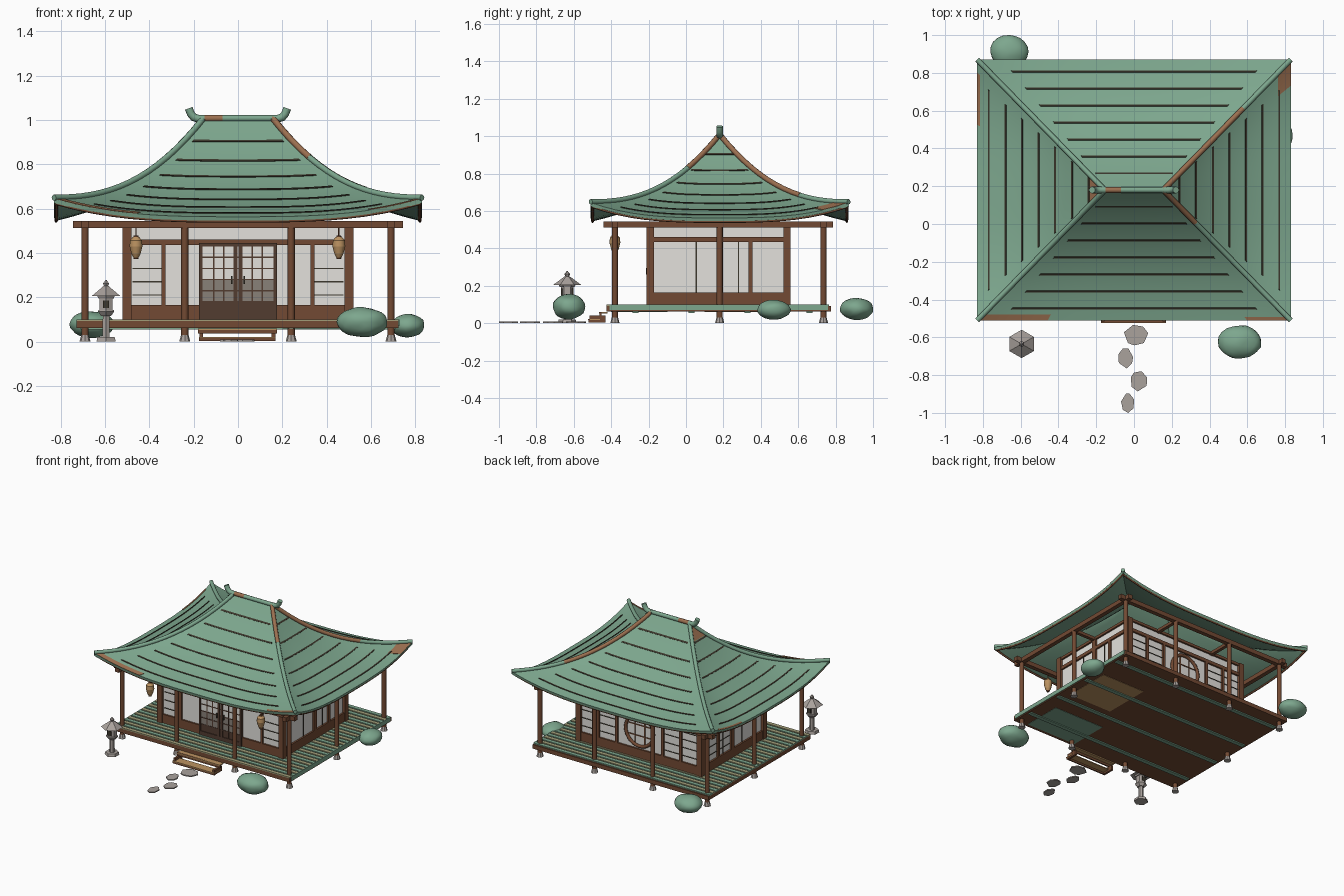
import bpy, bmesh, math, random
from mathutils import Matrix, Vector, noise

if "Cube" in bpy.data.objects:
    bpy.data.objects.remove(bpy.data.objects["Cube"])

random.seed(4)
CY = 0.18  # centre of the house in y


def material(name, r, g, b):
    m = bpy.data.materials.new(name)
    m.diffuse_color = (r, g, b, 1)
    m.use_nodes = True
    m.node_tree.nodes["Principled BSDF"].inputs["Base Color"].default_value = m.diffuse_color
    return m


GREEN = material("sage_green", .205, .385, .27)
BROWN = material("timber_brown", .17, .068, .033)
WHITE = material("paper_white", .77, .755, .72)
STONE = material("stone_grey", .40, .36, .335)
TAN = material("lantern_tan", .50, .29, .12)
DARK = material("dark_seam", .045, .038, .025)
SHADE = material("dim_pane", .25, .22, .19)
DOOR = material("door_brown", .085, .045, .03)
RUST = material("copper_patina", .33, .16, .08)
OLIVE = material("weathered_plank", .36, .34, .19)


def finish(name, bm, mat, smooth=None, thick=0):
    me = bpy.data.meshes.new(name)
    bm.to_mesh(me)
    bm.free()
    me.materials.append(mat)
    ob = bpy.data.objects.new(name, me)
    bpy.context.collection.objects.link(ob)
    bpy.ops.object.select_all(action='DESELECT')
    ob.select_set(True)
    bpy.context.view_layer.objects.active = ob
    if thick:
        mod = ob.modifiers.new("thickness", 'SOLIDIFY')
        mod.thickness = thick
        mod.offset = -1
        bpy.ops.object.modifier_apply(modifier=mod.name)
    if smooth:
        bpy.ops.object.shade_smooth_by_angle(angle=math.radians(smooth))


def boxes(name, specs, mat):
    """One object from boxes (x0, x1, y0, y1, z0, z1)."""
    bm = bmesh.new()
    for x0, x1, y0, y1, z0, z1 in specs:
        m = Matrix.Translation(((x0 + x1) / 2, (y0 + y1) / 2, (z0 + z1) / 2))
        m = m @ Matrix.Diagonal((x1 - x0, y1 - y0, z1 - z0, 1))
        bmesh.ops.create_cube(bm, size=1, matrix=m)
    finish(name, bm, mat)


def wall(name, axis, pos, specs, mat, d):
    """Plates (u0, u1, z0, z1) lying in the wall plane, d either side of it."""
    boxes(name, [(u0, u1, pos - d, pos + d, z0, z1) if axis == 'x' else
                 (pos - d, pos + d, u0, u1, z0, z1) for u0, u1, z0, z1 in specs], mat)


def cones(name, places, parts, mat, n, smooth=None):
    """Stacked frustums (z0, z1, r0, r1) repeated at each (x, y)."""
    bm = bmesh.new()
    for x, y in places:
        for z0, z1, r0, r1 in parts:
            bmesh.ops.create_cone(bm, cap_ends=True, segments=n, radius1=r0, radius2=r1,
                                  depth=z1 - z0, matrix=Matrix.Translation((x, y, (z0 + z1) / 2)))
    finish(name, bm, mat, smooth)


def tube(name, paths, radius, mat):
    cu = bpy.data.curves.new(name, 'CURVE')
    cu.dimensions = '3D'
    cu.bevel_depth = radius
    cu.bevel_resolution = 2
    cu.use_fill_caps = True
    for pts in paths:
        sp = cu.splines.new('POLY')
        sp.points.add(len(pts) - 1)
        for p, co in zip(sp.points, pts):
            p.co = (*co, 1)
        sp.use_smooth = True
    cu.materials.append(mat)
    bpy.context.collection.objects.link(bpy.data.objects.new(name, cu))


# Roof surface: side k, t from ridge to eave, s along the side
def roof(k, t, s, dz=0):
    a, b = .155 + .675 * t, .69 * t
    x, y = [(s * a, -b), (a, s * b), (-s * a, b), (-a, -s * b)][k]
    z = .645 + .36 * (1 - t) ** 2.4 - .082 * t * t * (1 - abs(s) ** 3)
    return Vector((x, y + CY, z + dz))


def roof_patch(bm, k, ts, s0, s1, n, dz):
    rows = [[bm.verts.new(roof(k, t, s0 + (s1 - s0) * j / n, dz)) for j in range(n + 1)] for t in ts]
    for r0, r1 in zip(rows, rows[1:]):
        for j in range(n):
            bm.faces.new((r0[j], r1[j], r1[j + 1], r0[j + 1]))


bm = bmesh.new()
for k in range(4):
    roof_patch(bm, k, [i / 16 for i in range(17)], -1, 1, 20, 0)
bmesh.ops.remove_doubles(bm, verts=bm.verts, dist=1e-4)
finish("roof", bm, GREEN, 30, .02)

# Tile seams
bm = bmesh.new()
for k in range(4):
    for i in range(1, 8):
        roof_patch(bm, k, [.13 * i - .006, .13 * i + .006], -.84, .84, 20, .0045)
finish("roof_seams", bm, DARK, thick=.008)

# Copper-coloured patches at corners and beside the ridge
bm = bmesh.new()
for k, t0, t1, s0, s1 in ((0, .955, 1, -.99, -.55), (0, .975, 1, .72, .99), (1, .9, 1, .8, .98),
                          (3, .02, .12, -.9, .9), (3, .98, 1, -.9, -.5)):
    roof_patch(bm, k, [t0, (t0 + t1) / 2, t1], s0, s1, 8, .003)
finish("copper_patches", bm, RUST, thick=.005)

# Ridge, hips and eave trim
tube("roof_hips", [[roof(k, i / 16, 1, .004) for i in range(17)] for k in range(4)], .014, GREEN)
tube("copper_hips", [[roof(k, i / 16, 1, .005) for i in range(n)] for k, n in ((0, 5), (1, 11))], .0145, RUST)
tube("roof_ridge", [[(-.18, CY, 1.007), (.18, CY, 1.007)]], .015, GREEN)
tube("copper_ridge", [[(-.16, CY, 1.007), (-.07, CY, 1.007)]], .0155, RUST)
tube("ridge_horns", [[(s * x, CY, z) for x, z in
                      [(.15, 1.005), (.18, 1.005), (.2, 1.012), (.213, 1.028), (.222, 1.052)]]
                     for s in (-1, 1)], .018, GREEN)
tube("eave_trim", [[roof(k, .985, j / 10 - 1, -.022) for j in range(21)] for k in range(4)], .007, BROWN)

# Deck: base, planks and joists
boxes("deck_base", [(-.728, .723, -.425, .775, .062, .092)], BROWN)
step = 1.2 / 30
planks = [(-.728, .723, -.425 + i * step, -.425 + (i + .72) * step, .09, .1) for i in range(30)]
boxes("green_planks", planks[1::2], GREEN)
boxes("weathered_planks", planks[0::2], OLIVE)
boxes("deck_side_trim", [(s * .724 - .004, s * .724 + .004, -.41, .76, .07, .1) for s in (-1, 1)], GREEN)
boxes("deck_joists", [(-.71, .71, y - .016, y + .016, .054, .064) for y in (-.27, .03, .33, .66)], GREEN)
boxes("underside_tan_boards", [(.3, .66, .1, .46, .06, .064)], TAN)
boxes("underside_green_boards", [(.2, .62, -.4, -.1, .06, .064)], GREEN)

# Veranda posts on stone feet, with top beams
spots = [(x, y) for x in (-.69, -.24, .24, .69) for y in (-.38, .735)] + [(-.69, CY), (.69, CY)]
cones("veranda_posts", spots, [(.03, .52, .016, .016)], BROWN, 12, 40)
cones("post_stones", spots, [(0, .03, .025, .017)], STONE, 8)
boxes("veranda_beams", [(-.745, .745, y - .016, y + .016, .512, .545) for y in (-.38, .735)] +
      [(x - .016, x + .016, -.44, .785, .512, .545) for x in (-.69, .69)], BROWN)
boxes("tie_beams", [(x - .012, x + .012, a, b, .512, .535) for x in (-.24, .24)
                    for a, b in ((-.38, -.19), (.54, .735))] +
      [(min(s * .5, s * .69), max(s * .5, s * .69), CY - .012, CY + .012, .512, .535)
       for s in (-1, 1)], BROWN)

# House body and its timber frame
F, B = -.19, .54
boxes("house_walls", [(-.5, .5, F, B, .1, .53)], WHITE)
boxes("corner_posts", [(x - .02, x + .02, y - .02, y + .02, .1, .535) for x in (-.5, .5) for y in (F, B)], BROWN)
rails = [(.1, .165), (.435, .46), (.515, .535)]
for nm, p in (("front", F), ("back", B)):
    wall(nm + "_rails", 'x', p, [(-.5, .5, a, b) for a, b in rails], BROWN, .013)
for nm, p in (("left", -.5), ("right", .5)):
    wall(nm + "_rails", 'y', p, [(F, B, a, b) for a, b in rails], BROWN, .013)
    wall(nm + "_posts", 'y', p, [(CY - .018, CY + .018, .1, .53), (.335, .355, .16, .44)], BROWN, .014)
    wall(nm + "_bars", 'y', p, [(y - .003, y + .003, .165, .435) for y in (.055, .28)], DARK, .004)
wall("left_slats", 'y', -.5, [(.2, .52, z - .002, z + .002) for z in (.21, .27, .33, .385)], DARK, .004)
wall("front_studs", 'x', F, [(s * .335 - .009, s * .335 + .009, .16, .44) for s in (-1, 1)], BROWN, .013)
wall("front_slats", 'x', F, [(s * .41 - .065, s * .41 + .065, z - .0025, z + .0025)
                             for s in (-1, 1) for z in (.21, .27, .33)], DARK, .004)

# Front double door, panes darkening towards the floor
wall("door_panes", 'x', F, [(-.16, .16, .28, .43)], WHITE, .016)
wall("door_dim_panes", 'x', F, [(-.16, .16, .18, .28)], SHADE, .016)
wall("door_kick_panels", 'x', F, [(-.16, .16, .12, .18)], DOOR, .016)
wall("door_frame", 'x', F, [(-.175, -.16, .1, .445), (.16, .175, .1, .445), (-.17, .17, .43, .445),
                            (-.02, -.003, .11, .43), (.003, .02, .11, .43), (-.17, .17, .1, .13)], DOOR, .022)
wall("door_lattice", 'x', F, [(s * x - .003, s * x + .003, .12, .43) for s in (-1, 1) for x in (.065, .11)] +
     [(-.16, .16, z - .003, z + .003) for z in (.18, .23, .28, .33, .38)], DOOR, .019)
wall("door_handles", 'x', F, [(s * .028 - .004, s * .028 + .004, .26, .295) for s in (-1, 1)], DARK, .024)

# Back wall with round window
wall("back_studs", 'x', B, [(s * x - .01, s * x + .01, .16, .44) for s in (-1, 1) for x in (.19, .34)], BROWN, .013)
wall("back_slats", 'x', B, [(s * .34 - .14, s * .34 + .14, z - .0025, z + .0025)
                            for s in (-1, 1) for z in (.21, .27, .33, .385)], DARK, .004)
tube("round_window_ring", [[(.115 * math.cos(i * math.tau / 32), B + .006, .3 + .115 * math.sin(i * math.tau / 32))
                            for i in range(33)]], .012, BROWN)
wall("round_window_bars", 'x', B, [(x - .003, x + .003, .2, .4) for x in (-.04, .04)] +
     [(-.1, .1, z - .003, z + .003) for z in (.26, .34)], BROWN, .006)

# Hanging lanterns
hang = [(-.46, -.38), (.455, -.38)]
cones("hanging_lanterns", hang, [(.38, .395, .012, .02), (.395, .43, .02, .029),
                                 (.43, .457, .029, .027), (.457, .472, .027, .014)], TAN, 12, 40)
cones("lantern_cords", hang, [(.373, .381, .01, .012), (.471, .479, .012, .01), (.478, .515, .003, .003)], BROWN, 8)

# Front steps
boxes("step_risers", [(-.18, .175, -.462, -.452, .036, .06), (-.175, .17, -.522, -.512, .003, .022)], BROWN)
boxes("step_stringers", [(x - .008, x + .008, -.515, -.43, .003, .04) for x in (-.165, .16)], BROWN)
boxes("step_treads", [(-.18, .175, -.465, -.42, .052, .06), (-.175, .17, -.525, -.46, .016, .022)], TAN)

# Stepping stones
bm = bmesh.new()
for x, y, rx, ry in ((.01, -.588, .066, .055), (-.045, -.71, .04, .055), (.026, -.832, .046, .055), (-.033, -.948, .036, .052)):
    ring = []
    for i in range(7):
        a = i * math.tau / 7 + random.uniform(-.25, .25) + math.pi / 2 * 3
        ring.append(bm.verts.new((x + rx * math.cos(a), y + ry * math.sin(a), .009)))
    bm.faces.new(ring)
finish("stepping_stones", bm, STONE, thick=.008)

# Stone lantern
at = [(-.595, -.635)]
cones("stone_lantern", at, [(0, .02, .05, .045), (.02, .115, .019, .017), (.115, .135, .025, .042), (.135, .142, .042, .04),
                            (.142, .195, .033, .033), (.195, .205, .04, .045), (.205, .25, .075, .014),
                            (.25, .262, .01, .016), (.262, .278, .016, .003)], STONE, 6)
boxes("stone_lantern_window", [(-.608, -.582, -.668, -.602, .152, .185)], DARK)

# Bushes
for nm, c, r in (("front", (.56, -.625, .088), (.116, .088, .067)), ("right", (.765, .47, .072), (.075, .09, .053)),
                 ("back", (-.66, .912, .077), (.1, .088, .06))):
    bm = bmesh.new()
    bmesh.ops.create_icosphere(bm, subdivisions=3, radius=1)
    for v in bm.verts:
        q = v.co * (1 + .07 * noise.noise(v.co * 1.8 + Vector(c) * 9))
        v.co = Vector(c) + Vector([q[i] * r[i] for i in range(3)])
    finish(nm + "_bush", bm, GREEN, 60)
